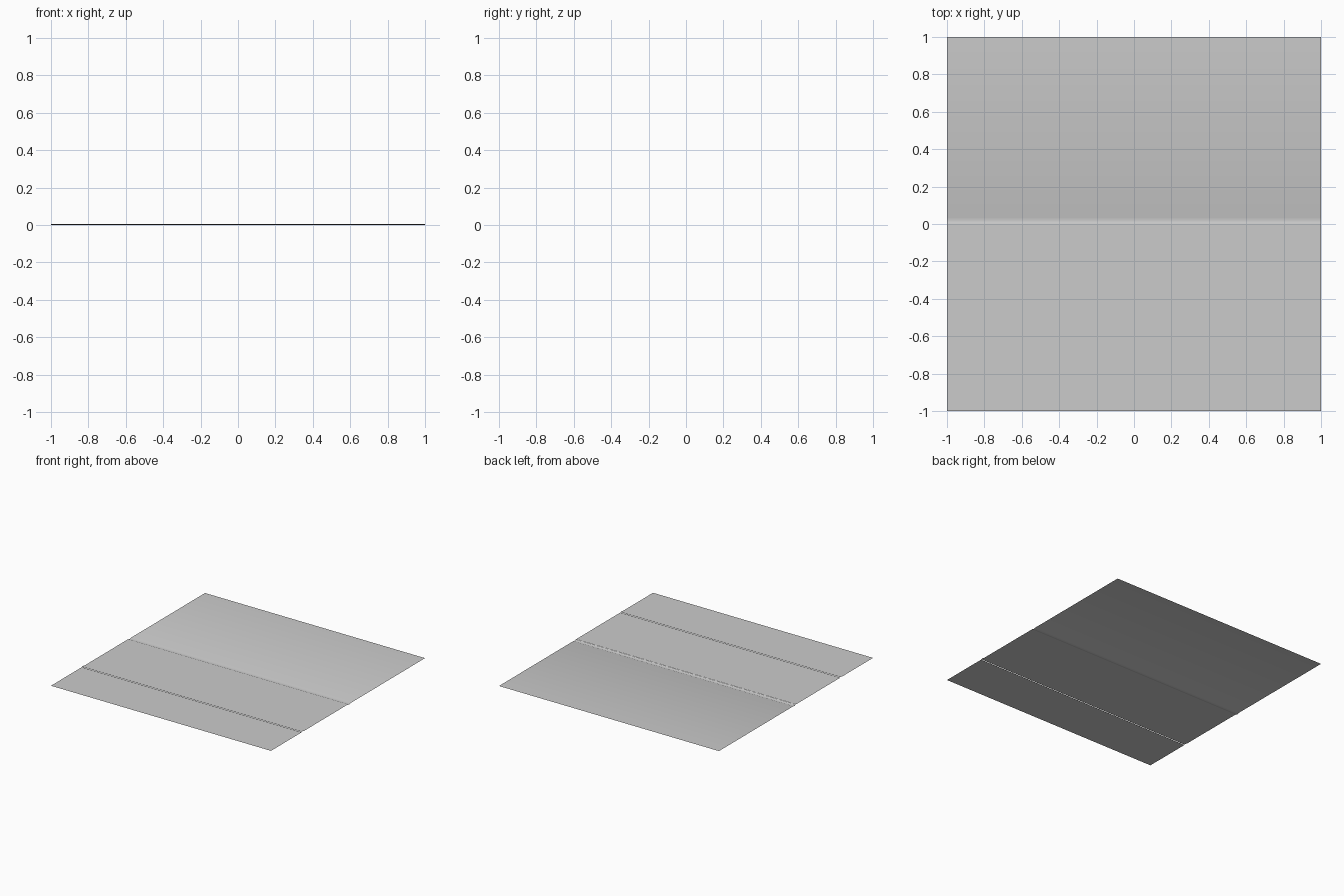
import bpy, bmesh

if "Cube" in bpy.data.objects:
    bpy.data.objects.remove(bpy.data.objects["Cube"])

SLOPE = 0.004


def make_object(name, bm):
    mesh = bpy.data.meshes.new(name)
    bm.to_mesh(mesh)
    bm.free()
    obj = bpy.data.objects.new(name, mesh)
    bpy.context.collection.objects.link(obj)
    return obj


def slab(name, outline, height):
    """Paving slab: flat top with narrow sloping sides, open below."""
    bm = bmesh.new()
    face = bm.faces.new([bm.verts.new((x, y, 0)) for x, y in outline])
    face.normal_update()
    if face.normal.z < 0:
        face.normal_flip()
    bmesh.ops.inset_region(bm, faces=[face], thickness=SLOPE, use_even_offset=True)
    for v in face.verts:
        v.co.z = height
    bmesh.ops.recalc_face_normals(bm, faces=bm.faces[:])
    bm.faces.ensure_lookup_table()
    top = max(bm.faces, key=lambda f: f.calc_area())
    top.normal_update()
    if top.normal.z < 0:
        bmesh.ops.reverse_faces(bm, faces=bm.faces[:])
    return make_object(name, bm)


def rect(x0, x1, y0, y1):
    return [(x0, y0), (x1, y0), (x1, y1), (x0, y1)]


# Row of large slabs along the front
for i in range(5):
    x = -1 + 0.4 * i
    slab("front_slab", rect(x, x + 0.4, -1, -0.6), 0.007)

# Slightly raised border strip
slab("border_strip", rect(-1, 1, -0.6, -0.575), 0.011)

# Mosaic of smaller slabs, mirrored left and right
half = [rect(-1 + 0.2 * i, -0.8 + 0.2 * i, -0.575, -0.4) for i in range(4)]
half += [rect(x, x + 0.2, -0.4, -0.2) for x in (-1, -0.6, -0.4)]
half.append(rect(-0.6, -0.4, -0.2, 0))
half.append([(-1, -0.2), (-0.8, -0.2), (-0.8, -0.4), (-0.6, -0.4), (-0.6, 0), (-1, 0)])
for outline in half:
    for side in (1, -1):
        slab("paving_slab", [(side * x, y) for x, y in outline], 0.007)

# Central T-shaped slab
slab("centre_slab", [(-0.2, -0.575), (0.2, -0.575), (0.2, -0.2), (0.4, -0.2),
                     (0.4, 0), (-0.4, 0), (-0.4, -0.2), (-0.2, -0.2)], 0.007)

# Road surface with a shallow gutter beside the pavement
bm = bmesh.new()
profile = [(0, 0.006), (0.006, 0.005), (0.02, 0), (0.035, 0.005), (1, 0.005)]
rows = [[bm.verts.new((x, y, z)) for x in (-1, 1)] for y, z in profile]
for a, b in zip(rows, rows[1:]):
    f = bm.faces.new((a[0], a[1], b[1], b[0]))
    f.smooth = True
make_object("road_and_gutter", bm)
